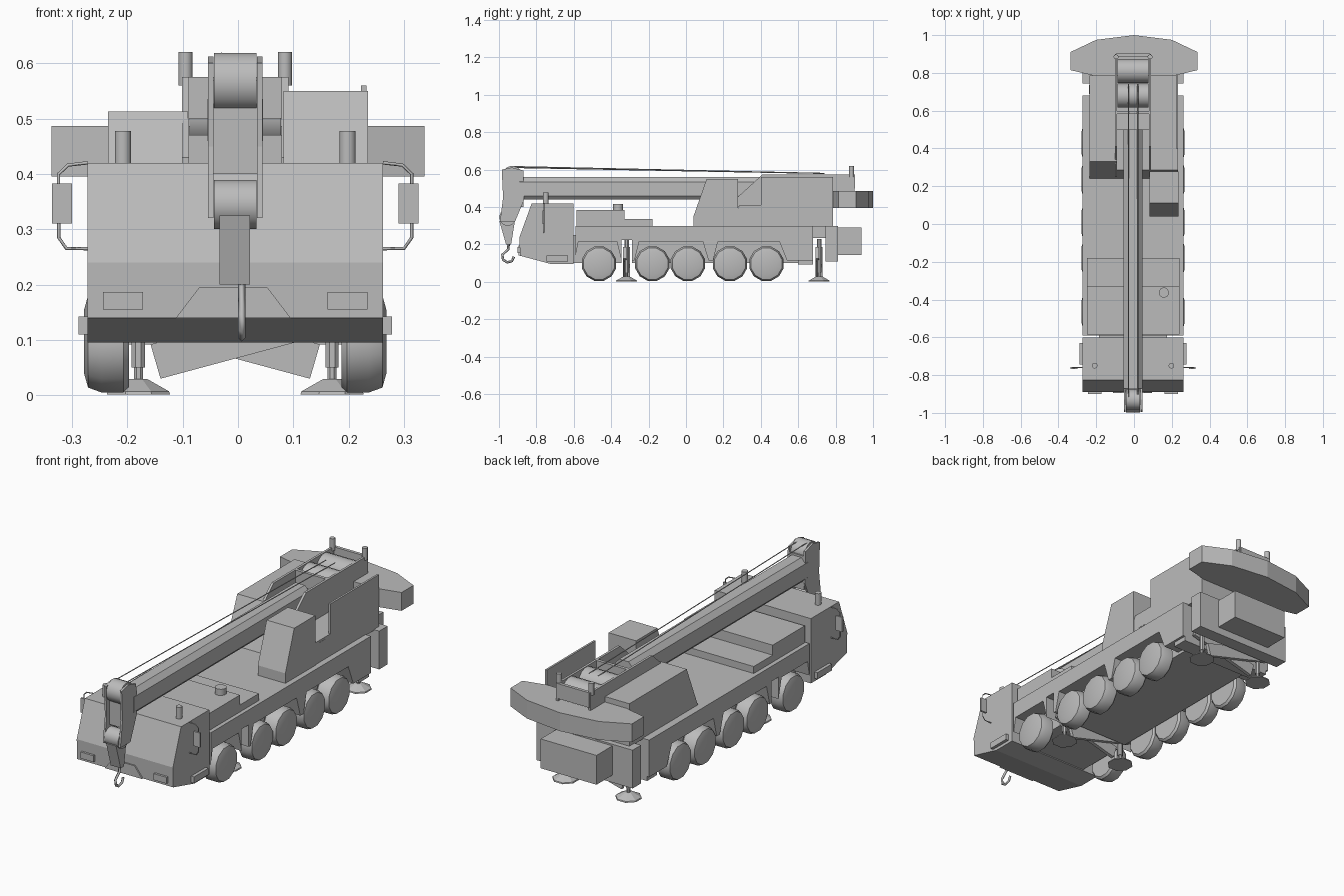
import bpy, bmesh, math
from mathutils import Vector

if "Cube" in bpy.data.objects:
    bpy.data.objects.remove(bpy.data.objects["Cube"])

CX = -0.005  # centre line of the vehicle
grey = bpy.data.materials.new("grey_paint")
grey.diffuse_color = (0.5, 0.5, 0.5, 1)
grey.use_nodes = True
grey.node_tree.nodes["Principled BSDF"].inputs["Base Color"].default_value = grey.diffuse_color


def finish(name, bm, smooth=False):
    bmesh.ops.recalc_face_normals(bm, faces=bm.faces)
    me = bpy.data.meshes.new(name)
    bm.to_mesh(me)
    bm.free()
    me.materials.append(grey)
    ob = bpy.data.objects.new(name, me)
    bpy.context.collection.objects.link(ob)
    if smooth:
        bpy.ops.object.select_all(action='DESELECT')
        ob.select_set(True)
        bpy.context.view_layer.objects.active = ob
        bpy.ops.object.shade_smooth_by_angle(angle=math.radians(38))
    return ob


def prism(name, pts, a, b, axis='x'):
    """Extrude a 2D outline from a to b: x -> (y,z), y -> (x,z), z -> (x,y)."""
    put = {'x': lambda p, t: (t, p[0], p[1]),
           'y': lambda p, t: (p[0], t, p[1]),
           'z': lambda p, t: (p[0], p[1], t)}[axis]
    bm = bmesh.new()
    lo = [bm.verts.new(put(p, a)) for p in pts]
    hi = [bm.verts.new(put(p, b)) for p in pts]
    n = len(pts)
    bm.faces.new(lo)
    bm.faces.new(hi[::-1])
    for i in range(n):
        j = (i + 1) % n
        bm.faces.new((lo[i], lo[j], hi[j], hi[i]))
    return finish(name, bm)


def box(name, x0, x1, y0, y1, z0, z1):
    return prism(name, [(y0, z0), (y1, z0), (y1, z1), (y0, z1)], x0, x1)


def lathe(name, centre, profile, axis='z', n=12, smooth=True):
    """Revolve (radius, offset) pairs about an axis through centre."""
    bm = bmesh.new()
    rings = []
    for r, t in profile:
        ring = []
        for i in range(n):
            a = 2 * math.pi * (i + 0.5) / n
            u, v = r * math.cos(a), r * math.sin(a)
            off = Vector((u, v, t)) if axis == 'z' else Vector((t, u, v))
            ring.append(bm.verts.new(Vector(centre) + off))
        rings.append(ring)
    bm.faces.new(rings[0])
    bm.faces.new(rings[-1])
    for p, q in zip(rings, rings[1:]):
        for i in range(n):
            j = (i + 1) % n
            bm.faces.new((p[i], p[j], q[j], q[i]))
    return finish(name, bm, smooth)


def pipe(name, pts, r):
    cu = bpy.data.curves.new(name, 'CURVE')
    cu.dimensions = '3D'
    cu.bevel_depth = r
    cu.bevel_resolution = 0
    cu.use_fill_caps = True
    sp = cu.splines.new('POLY')
    sp.points.add(len(pts) - 1)
    for p, c in zip(sp.points, pts):
        p.co = (*c, 1)
    cu.materials.append(grey)
    ob = bpy.data.objects.new(name, cu)
    bpy.context.collection.objects.link(ob)


# Driver cab with bumper details
prism("driver_cab", [(-.825, .42), (-.602, .42), (-.602, .095), (-.72, .095),
                     (-.888, .14), (-.89, .24)], -.272, .262)
prism("bumper_plate", [(-.112, .14), (.095, .14), (.053, .195), (-.07, .195)],
      -.896, -.885, 'y')
for s in (-1, 1):
    x = CX + s * .203
    box("headlight", x - .036, x + .036, -.9, -.885, .155, .187)
    lathe("cab_beacon", (x, -.75, .415), [(.015, 0), (.015, .063)])
    side = CX + s * .267
    box("side_step", side, side + s * .016, -.745, -.63, .11, .142)
    pipe("mirror_bracket", [(side + s * dx, -.76, z) for dx, z in
         [(0, .42), (.035, .416), (.052, .4), (.052, .285), (.038, .265), (0, .265)]], .003)
    m = CX + s * .313
    box("mirror", m - .018, m + .018, -.768, -.758, .31, .383)

# Carrier: side skirt outline with wheel arches and outrigger slot
arch = [(-.59, .3), (-.59, .14), (-.575, .215), (-.37, .215), (-.345, .115),
        (-.345, .225), (-.29, .225), (-.29, .115), (-.275, .115), (-.25, .215),
        (.09, .215), (.12, .115), (.145, .115), (.17, .215), (.5, .215),
        (.54, .115), (.68, .115), (.68, .3)]
prism("carrier_body", arch, -.272, .262)
box("front_frame", -.185, .175, -.61, -.345, .1, .25)
box("main_frame", -.185, .175, -.29, .68, .1, .25)
box("rear_skirt", -.26, .25, .6, .68, .092, .12)
box("rear_bridge", -.2, .19, .67, .76, .235, .3)
box("rear_plate", -.272, .262, .745, .812, .108, .3)
box("rear_locker", -.16, .15, .81, .938, .145, .292)

# Wheels with bevelled rims
for y in (-.465, -.18, .01, .235, .43):
    for s in (-1, 1):
        lathe("wheel", (CX + s * .192, y, .097),
              [(.085, 0), (.095, s * .01), (.095, s * .05), (.086, s * .074), (.06, s * .081)], 'x')

# Outriggers: crossing slanted beams, legs and feet
for y in (-.318, .712):
    for s in (-1, 1):
        prism("outrigger_beam", [(CX + s * px, pz) for px, pz in
              [(.135, .03), (.153, .092), (-.2, .187), (-.218, .125)]],
              y + s * .01 - .009, y + s * .01 + .009, 'y')
        x = CX + s * .175
        lathe("outrigger_leg", (x, y, .05), [(.013, 0), (.013, .18)], n=8)
        lathe("outrigger_rod", (x, y, .02), [(.009, 0), (.009, .04)], n=8)
        lathe("outrigger_foot", (x, y, .001), [(.062, 0), (.06, .006), (.018, .028)], n=8, smooth=False)

# Deck in front of the turret
prism("deck_cover", [(-.585, .295), (-.585, .385), (-.33, .385), (-.33, .335),
                     (-.18, .335), (-.18, .295)], -.25, .242)
lathe("exhaust", (.158, -.363, .38), [(.027, 0), (.027, .036)])

# Turret: hood, base, crane cab, side panel
prism("engine_hood", [(.24, .295), (.785, .295), (.785, .513), (.33, .513)], -.235, -.09)
prism("turret_base", [(.24, .295), (.785, .295), (.785, .41), (.285, .41)], -.09, .232)
prism("crane_cab", [(.04, .295), (.04, .35), (.11, .55), (.278, .55), (.278, .295)], .082, .235)
box("side_panel", .222, .232, .4, .785, .405, .56)
box("cab_mirror", .21, .233, .31, .36, .33, .4)

# Winch frame with drums and posts
for s in (-1, 1):
    x = CX + s * .09
    prism("winch_frame_side", [(.25, .4), (.25, .43), (.41, .575), (.9, .575), (.9, .48), (.79, .4)],
          x - .006, x + .006)
    lathe("rear_post", (x, .885, .56), [(.013, 0), (.013, .06)])
for y in (.59, .895):
    box("frame_crossbar", CX - .09, CX + .09, y - .008, y + .008, .5, .575)
box("frame_floor", CX - .09, CX + .09, .5, .89, .4, .47)
for y in (.68, .81):
    lathe("winch_drum", (CX, y, .51), [(.064, -.083), (.064, .083)], 'x', 16)

# Counterweight
half = [(.337, .815), (.337, .91), (.2, .975), (0, 1.0)]
prism("counterweight", half + [(-x, y) for x, y in half[-2::-1]] + [(-.22, .787), (.22, .787)],
      .395, .487, 'z')

# Boom with chamfered section
sec = [(.026, .56), (.05, .535), (.05, .46), (.032, .44)]
prism("boom", [(CX + x, z) for x, z in sec] + [(CX - x, z) for x, z in sec[::-1]], -.89, .5, 'y')

# Boom head with sheaves
for s in (-1, 1):
    x = CX + s * .044
    prism("boom_head_plate", [(-.985, .6), (-.93, .612), (-.87, .595), (-.865, .44),
                              (-.915, .32), (-.995, .32), (-.978, .45)], x - .005, x + .005)
box("boom_head_core", CX - .04, CX + .04, -.955, -.87, .4, .57)
lathe("top_sheave", (CX, -.93, .566), [(.054, -.038), (.054, .038)], 'x', 16)
lathe("lower_sheave", (CX, -.953, .345), [(.045, -.038), (.045, .038)], 'x', 16)

# Hook block, hook and hoist cables
prism("hook_block", [(-.998, .325), (-.915, .325), (-.935, .2), (-.962, .2)], -.033, .022)
pipe("hook", [(.007, y, z) for y, z in [(-.948, .21), (-.95, .175), (-.982, .145), (-.978, .118),
                                       (-.955, .104), (-.93, .112), (-.92, .135)]], .007)
for x, z in ((-.03, .617), (.02, .612)):
    pipe("hoist_cable", [(x, -.94, z), (x, .74, .58)], .003)
